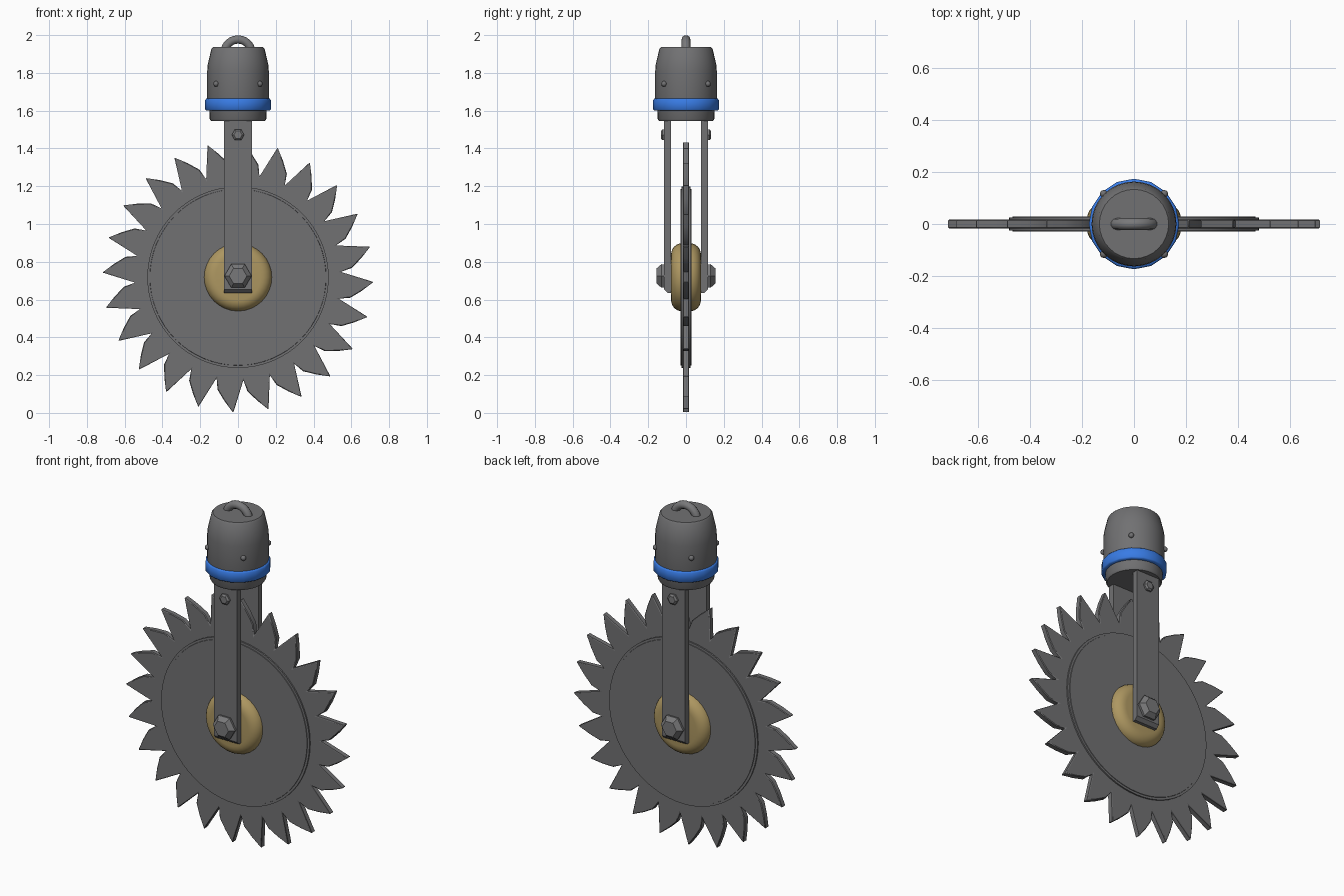
import bpy, bmesh, math
from mathutils import Matrix

if "Cube" in bpy.data.objects:
    bpy.data.objects.remove(bpy.data.objects["Cube"])

CZ = 0.718  # axle height


def material(name, col):
    m = bpy.data.materials.new(name)
    m.diffuse_color = col
    m.use_nodes = True
    m.node_tree.nodes["Principled BSDF"].inputs["Base Color"].default_value = m.diffuse_color
    return m


BLUE = material("blue_band", (0.04, 0.20, 0.78, 1))
BRASS = material("brass", (0.42, 0.31, 0.12, 1))
DARK = material("dark_steel", (0.165, 0.165, 0.17, 1))
STEEL = material("bolt_steel", (0.19, 0.19, 0.195, 1))


def finish(bm, name, mat=DARK, angle=30):
    bmesh.ops.recalc_face_normals(bm, faces=bm.faces)
    me = bpy.data.meshes.new(name)
    bm.to_mesh(me)
    bm.free()
    ob = bpy.data.objects.new(name, me)
    bpy.context.collection.objects.link(ob)
    me.materials.append(mat)
    bpy.ops.object.select_all(action='DESELECT')
    ob.select_set(True)
    bpy.context.view_layer.objects.active = ob
    bpy.ops.object.shade_smooth_by_angle(angle=math.radians(angle))
    return ob


def lathe(name, profile, segs, mat=DARK, matrix=Matrix(), closed=False, angle=30):
    """Spin (radius, height) points round z, then apply matrix; closed makes a ring."""
    bm = bmesh.new()
    rings = [[bm.verts.new((r * math.cos(2 * math.pi * i / segs),
                            r * math.sin(2 * math.pi * i / segs), h))
              for i in range(segs)] for r, h in profile]
    pairs = list(zip(rings, rings[1:]))
    if closed:
        pairs.append((rings[-1], rings[0]))
    else:
        bm.faces.new(rings[0])
        bm.faces.new(rings[-1])
    for a, b in pairs:
        for i in range(segs):
            j = (i + 1) % segs
            bm.faces.new((a[i], a[j], b[j], b[i]))
    bm.transform(matrix)
    return finish(bm, name, mat, angle)


def axle(z, side=-1):
    """Matrix pointing a lathed part along +y or -y at height z."""
    return Matrix.Translation((0, 0, z)) @ Matrix.Rotation(-side * math.pi / 2, 4, 'X')


# toothed blade
bm = bmesh.new()
outline = []
for k in range(24):
    for r, deg in ((0.718, 0), (0.66, -4.2), (0.605, -8.3), (0.545, -10)):
        a = math.radians(-2 - 15 * k + deg)
        outline.append(bm.verts.new((r * math.cos(a), -0.017, CZ + r * math.sin(a))))
face = bm.faces.new(outline)
ext = bmesh.ops.extrude_face_region(bm, geom=[face])
bmesh.ops.translate(bm, vec=(0, 0.034, 0),
                    verts=[v for v in ext["geom"] if isinstance(v, bmesh.types.BMVert)])
blade = finish(bm, "saw_blade")
bev = blade.modifiers.new("edge", 'BEVEL')
bev.width = 0.004
bev.segments = 1

# raised centre disc with a stepped rim, and brass hub
rim = [(0.466, 0.028), (0.467, 0.025), (0.48, 0.025)]
lathe("blade_disc", [(r, -h) for r, h in rim] + rim[::-1], 64, DARK, axle(CZ), angle=20)
half = [(0.12 + 0.06 * math.cos(t), 0.022 + 0.057 * math.sin(t))
        for t in [math.pi / 2 * i / 6 for i in range(7)]]
lathe("hub", [(r, -h) for r, h in reversed(half)] + half, 32, BRASS, axle(CZ))

# fork arms with axle bolts and upper bolts
for side, label in ((-1, "front"), (1, "back")):
    bm = bmesh.new()
    bmesh.ops.create_cube(bm, size=1, matrix=Matrix.Translation((0, side * 0.098, 1.1))
                          @ Matrix.Diagonal((0.15, 0.036, 0.93, 1)))
    low = [e for e in bm.edges if all(v.co.z < 1 and v.co.y * side > 0.1 for v in e.verts)]
    bmesh.ops.bevel(bm, geom=low, offset=0.018, segments=1, affect='EDGES')
    finish(bm, label + "_fork_arm")
    lathe(label + "_axle_bolt", [(0.068, 0.105), (0.072, 0.13), (0.047, 0.155)],
          6, STEEL, axle(0.725, side), angle=15)
    lathe(label + "_upper_bolt", [(0.033, 0.105), (0.033, 0.125), (0.022, 0.133)],
          6, STEEL, axle(1.472, side), angle=15)

# motor housing, softly rounded at the top
lathe("housing", [(0.143, 1.545), (0.15, 1.556), (0.152, 1.61), (0.163, 1.65), (0.163, 1.81),
                  (0.160, 1.845), (0.141, 1.927), (0.133, 1.936)], 32, angle=48)

# blue band
lathe("blue_band", [(0.15, 1.60), (0.168, 1.60), (0.174, 1.606), (0.174, 1.656),
                    (0.168, 1.664), (0.15, 1.664)], 16, BLUE, closed=True, angle=60)

# rivets round the housing
for i in range(4):
    bm = bmesh.new()
    a = math.pi / 4 + i * math.pi / 2
    bmesh.ops.create_uvsphere(bm, u_segments=10, v_segments=6, radius=0.015,
                              matrix=Matrix.Translation((0.164 * math.cos(a), 0.164 * math.sin(a), 1.742)))
    finish(bm, "rivet_%d" % (i + 1), angle=60)

# hanging loop on top
curve = bpy.data.curves.new("top_loop", 'CURVE')
curve.dimensions = '3D'
curve.bevel_depth = 0.023
curve.bevel_resolution = 3
curve.materials.append(STEEL)
sp = curve.splines.new('POLY')
sp.points.add(12)
for i, p in enumerate(sp.points):
    t = math.pi * i / 12
    p.co = (0.072 * math.cos(t), 0, 1.905 + 0.072 * math.sin(t), 1)
sp.use_smooth = True
bpy.context.collection.objects.link(bpy.data.objects.new("top_loop", curve))
